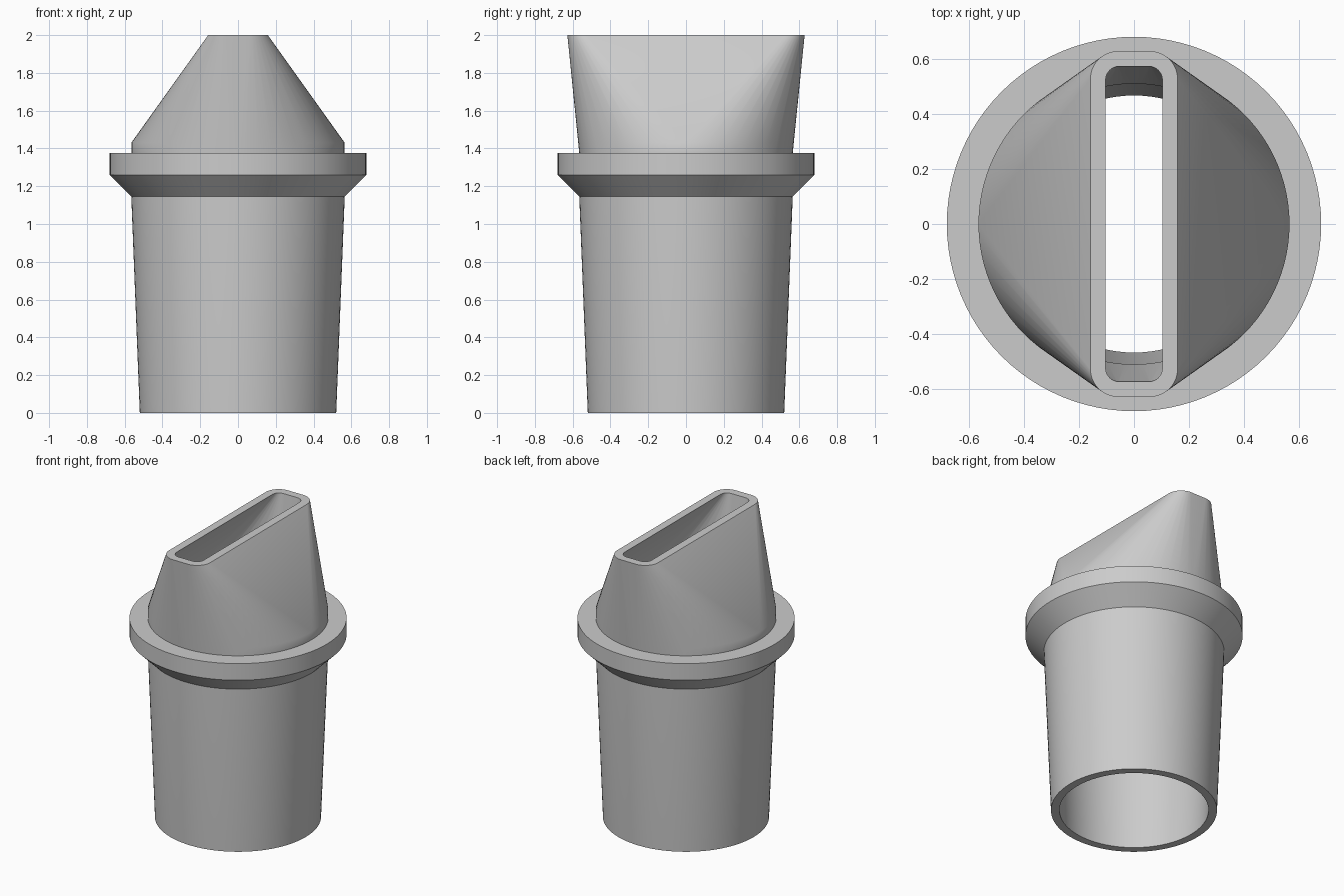
import bpy, bmesh, math
from mathutils import Vector

SEG = 96          # segments around the round parts
BASE, SHOULDER, TOP = 1.375, 1.43, 2.0

cube = bpy.data.objects.get("Cube")
if cube:
    bpy.data.objects.remove(cube, do_unlink=True)

grey = bpy.data.materials.new("plain_grey")
grey.use_nodes = True
grey.diffuse_color = (0.6, 0.6, 0.6, 1)
grey.node_tree.nodes["Principled BSDF"].inputs["Base Color"].default_value = (0.6, 0.6, 0.6, 1)


def finish(bm, name, angle=35):
    mesh = bpy.data.meshes.new(name)
    bm.to_mesh(mesh)
    bm.free()
    mesh.materials.append(grey)
    obj = bpy.data.objects.new(name, mesh)
    bpy.context.collection.objects.link(obj)
    bpy.ops.object.select_all(action='DESELECT')
    obj.select_set(True)
    bpy.context.view_layer.objects.active = obj
    bpy.ops.object.shade_smooth_by_angle(angle=math.radians(angle))


def circle(r, z):
    return [Vector((r * math.cos(a), r * math.sin(a), z))
            for a in (2 * math.pi * i / SEG for i in range(SEG))]


def slot(hx, hy, r, z, steps=12):
    """Rounded rectangle, counter-clockwise."""
    pts = []
    for q, (sx, sy) in enumerate([(1, 1), (-1, 1), (-1, -1), (1, -1)]):
        for i in range(steps + 1):
            a = math.pi / 2 * (q + i / steps)
            pts.append(Vector((sx * (hx - r) + r * math.cos(a),
                               sy * (hy - r) + r * math.sin(a), z)))
    return pts


def lathe(name, profile, closed=False):
    """Turn a profile of (radius, height), listed with the solid on its left."""
    bm = bmesh.new()
    rings = [[bm.verts.new(p) for p in circle(r, z)] for r, z in profile]
    pairs = list(zip(rings, rings[1:]))
    if closed:
        pairs.append((rings[-1], rings[0]))
    for a, b in pairs:
        for i in range(SEG):
            j = (i + 1) % SEG
            bm.faces.new((a[i], a[j], b[j], b[i]))
    finish(bm, name)


def hull_wall(bm, radius, slot_pts, inward):
    """Hull from a short cylinder to the slot, without its end caps."""
    rim = [bm.verts.new(p) for p in slot_pts]
    verts = rim + [bm.verts.new(p) for z in (BASE, SHOULDER) for p in circle(radius, z)]
    bmesh.ops.convex_hull(bm, input=verts)
    faces = {f for v in verts if v.is_valid for f in v.link_faces}
    centre = Vector((0, 0, (BASE + TOP) / 2))
    caps = []
    for f in faces:
        f.normal_update()
        if abs(f.normal.z) > 0.99:
            caps.append(f)
        elif (f.normal.dot(f.calc_center_median() - centre) < 0) != inward:
            f.normal_flip()
    bmesh.ops.delete(bm, geom=caps, context='FACES_ONLY')
    return rim


# Tapered hollow tube
lathe("tapered_tube", [(0.51, BASE), (0.51, 1.145), (0.467, 0), (0.52, 0),
                       (0.565, 1.145), (0.565, BASE)])

# Collar with a chamfered underside
lathe("collar", [(0.56, 1.14), (0.68, 1.26), (0.68, BASE), (0.56, BASE)], closed=True)

# Nozzle blending from round to a narrow slot
bm = bmesh.new()
outer = hull_wall(bm, 0.565, slot(0.158, 0.628, 0.1, TOP), False)
inner = hull_wall(bm, 0.51, slot(0.103, 0.573, 0.05, TOP), True)
for i in range(len(outer)):
    j = (i + 1) % len(outer)
    bm.faces.new((outer[i], outer[j], inner[j], inner[i]))
bmesh.ops.delete(bm, geom=[v for v in bm.verts if not v.link_faces], context='VERTS')
bmesh.ops.delete(bm, geom=[e for e in bm.edges if not e.link_faces], context='EDGES')
finish(bm, "slot_nozzle")
